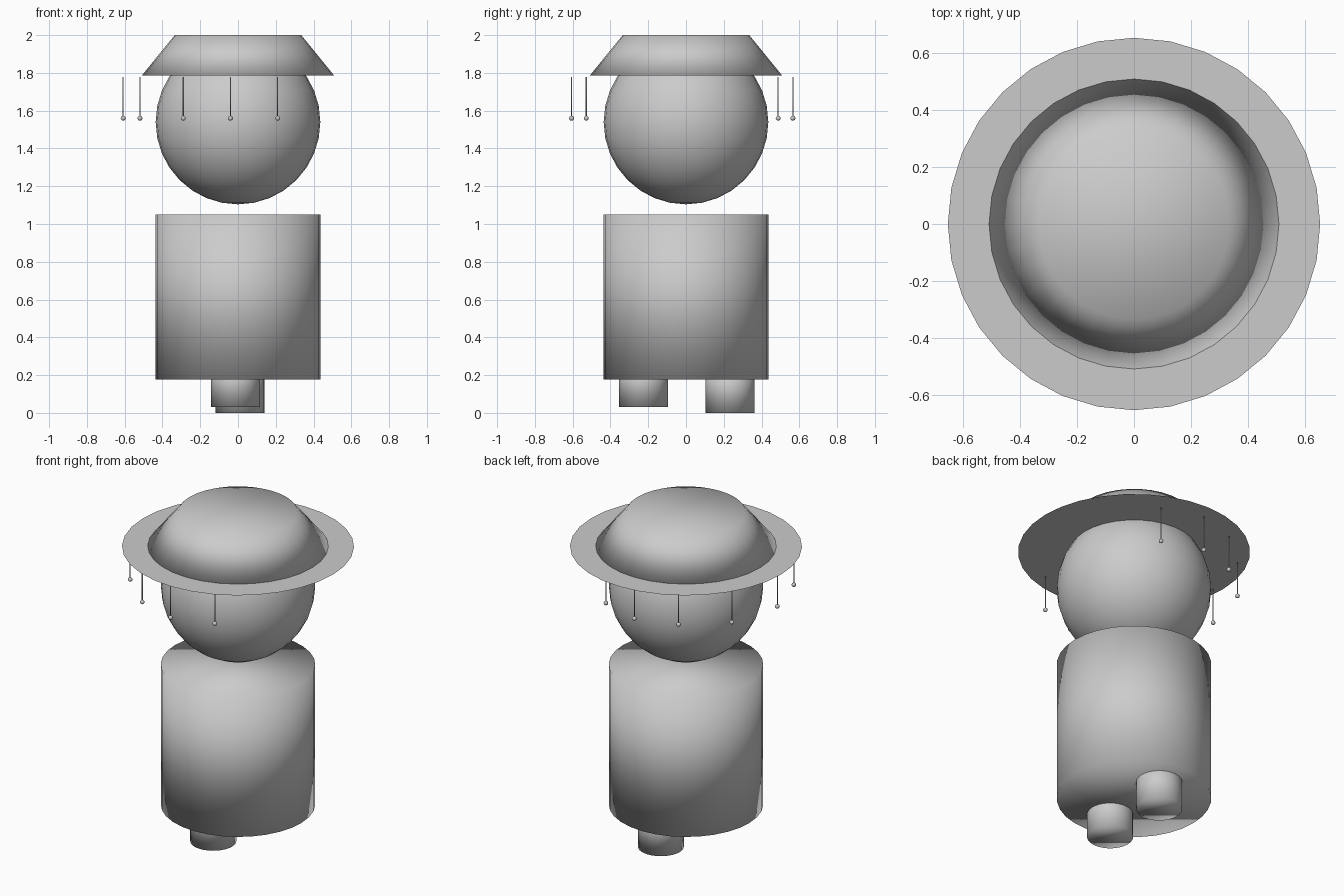
import bpy
from mathutils import Vector

if "Cube" in bpy.data.objects:
    bpy.data.objects.remove(bpy.data.objects["Cube"])

grey = bpy.data.materials.new("plain_grey")
grey.diffuse_color = (0.6, 0.6, 0.6, 1)
grey.use_nodes = True
grey.node_tree.nodes["Principled BSDF"].inputs["Base Color"].default_value = grey.diffuse_color


def finish(name, smooth=True):
    ob = bpy.context.object
    ob.name = name
    ob.data.materials.append(grey)
    if smooth:
        bpy.ops.object.shade_smooth()
    return ob


def frustum(name, x, y, z0, z1, r0, r1, sides=32):
    """Capped round part between two heights, smooth over its rims."""
    bpy.ops.mesh.primitive_cone_add(vertices=sides, radius1=r0, radius2=r1,
                                    depth=z1 - z0, location=(x, y, (z0 + z1) / 2))
    return finish(name)


def ball(name, x, y, z, r, segments=32, rings=16):
    bpy.ops.mesh.primitive_uv_sphere_add(segments=segments, ring_count=rings,
                                         radius=r, location=(x, y, z))
    return finish(name)


# Feet, one in front of the other
frustum("front_foot", -0.013, -0.225, 0.03, 0.29, 0.13, 0.13)
frustum("back_foot", 0.01, 0.233, 0.0, 0.26, 0.13, 0.13)

# Body and head
frustum("body", 0, 0, 0.176, 1.05, 0.436, 0.436)
ball("head", 0, 0, 1.54, 0.436)

# Hat: tapered crown on a paper-thin brim
frustum("hat_crown", 0, 0, 1.785, 2.0, 0.51, 0.335)
bpy.ops.mesh.primitive_circle_add(vertices=32, radius=0.655, fill_type='NGON',
                                  location=(0, 0, 1.782))
finish("hat_brim", smooth=False)

# Corks on strings around the left part of the brim, centred slightly off axis
centre = Vector((-0.04, -0.02))
offsets = [(0, -0.586), (0, 0.586), (-0.568, -0.01)]
offsets += [(x, y) for x in (-0.25, 0.25) for y in (-0.508, 0.508)]
offsets += [(-0.479, -0.3), (-0.479, 0.31)]
for i, off in enumerate(offsets):
    p = centre + Vector(off)
    frustum(f"hat_string_{i}", p.x, p.y, 1.56, 1.777, 0.003, 0.003, 12)
    ball(f"hat_bobble_{i}", p.x, p.y, 1.56, 0.013, 16, 8)
